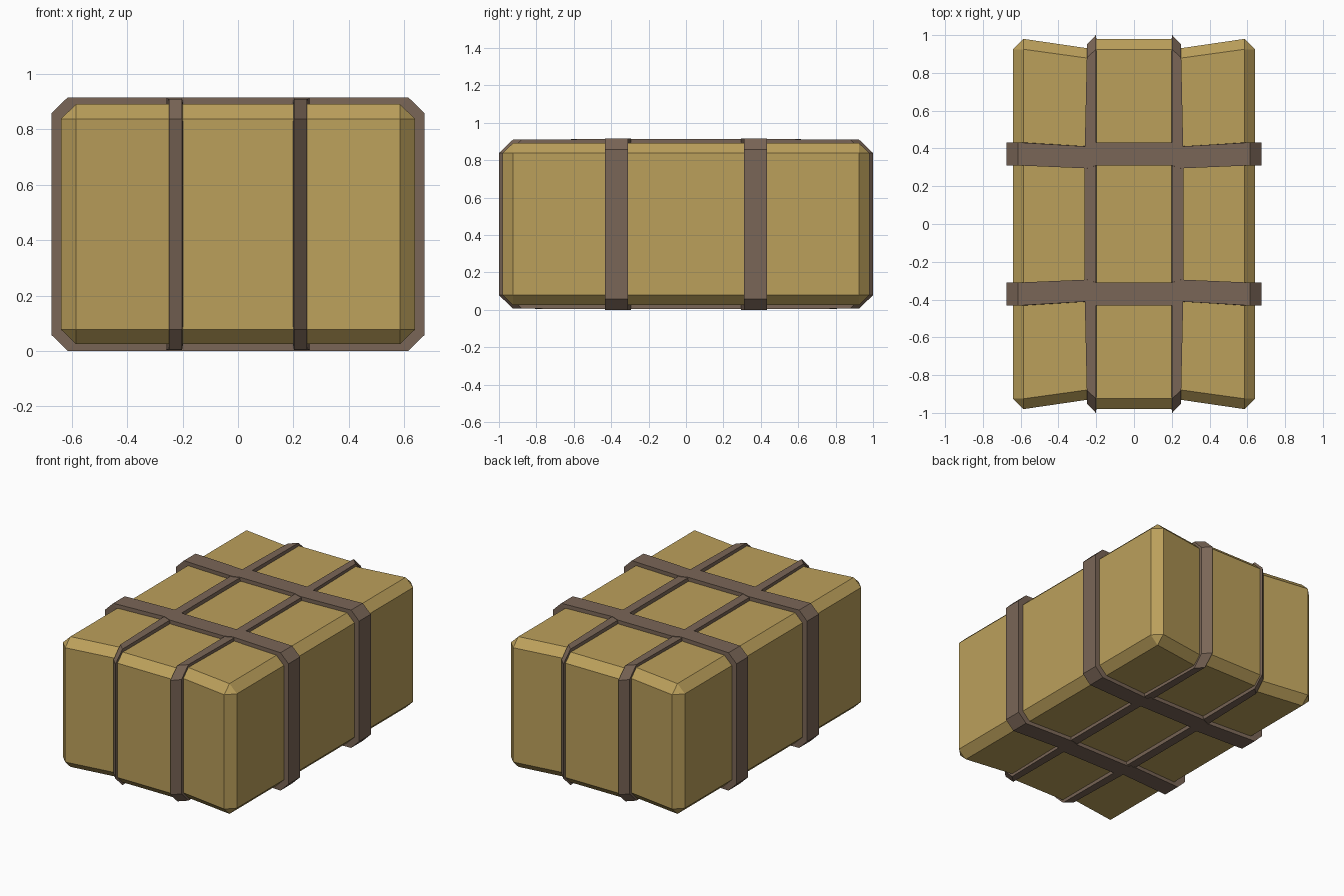
import bpy, bmesh

cube = bpy.data.objects.get("Cube")
if cube:
    bpy.data.objects.remove(cube, do_unlink=True)

MID = 0.458       # height of the centre
PINCH = 0.95      # how far the lengthwise straps squeeze the bale
GROOVE = 0.25     # x of the squeezed line


def material(name, rgb):
    m = bpy.data.materials.new(name)
    m.use_nodes = True
    m.diffuse_color = (*rgb, 1)
    m.node_tree.nodes["Principled BSDF"].inputs["Base Color"].default_value = (*rgb, 1)
    return m


tan = material("tan cloth", (0.50, 0.35, 0.105))
brown = material("brown strap", (0.195, 0.133, 0.095))


def loft(name, rings, mat, closed):
    """Skin a list of rings; either join the ends or cap them."""
    bm = bmesh.new()
    vs = [[bm.verts.new(p) for p in ring] for ring in rings]
    n = len(rings[0])
    pairs = list(zip(vs, vs[1:] + vs[:1])) if closed else list(zip(vs, vs[1:]))
    for a, b in pairs:
        for i in range(n):
            j = (i + 1) % n
            bm.faces.new((a[i], a[j], b[j], b[i]))
    if not closed:
        bm.faces.new(vs[0])
        bm.faces.new(vs[-1])
    bmesh.ops.remove_doubles(bm, verts=bm.verts, dist=0.0005)
    bmesh.ops.recalc_face_normals(bm, faces=bm.faces)
    mesh = bpy.data.meshes.new(name)
    bm.to_mesh(mesh)
    bm.free()
    mesh.materials.append(mat)
    obj = bpy.data.objects.new(name, mesh)
    bpy.context.collection.objects.link(obj)
    return obj


def mirror_path(quarter):
    """Complete a loop from its first quadrant, listed side to top."""
    top = quarter + [(-a, b) for a, b in reversed(quarter)]
    return top + [(a, -b) for a, b in reversed(top)]


# Bale: chamfered sections along x, squeezed at the grooves
section = mirror_path([(0.98, 0.38), (0.925, 0.433)])
end = mirror_path([(0.925, 0.38), (0.925, 0.38)])
half = [(0.2, section, 1), (GROOVE, section, PINCH), (0.585, section, 1), (0.64, end, 1)]
stations = [(-x, s, k) for x, s, k in reversed(half)] + half
loft("bale", [[(x, y * k, MID + z) for y, z in s] for x, s, k in stations], tan, False)

# Cross straps: loops around the width, following the squeeze
cross_path = mirror_path([(0.674, 0.4), (0.615, 0.458), (GROOVE, 0.458), (0.2, 0.458)])
for side, name in ((-1, "front_cross_strap"), (1, "back_cross_strap")):
    rings = []
    for x, z in cross_path:
        k = PINCH if abs(x) == GROOVE else 1
        near, far = side * 0.31 * k, side * 0.432 * k
        xi, zi = x * 0.93, z * 0.89
        rings.append([(x, near, MID + z), (x, far, MID + z),
                      (xi, far, MID + zi), (xi, near, MID + zi)])
    loft(name, rings, brown, True)

# Lengthwise straps: loops around the length with slanted end faces
long_path = mirror_path([(1.0, 0.38), (0.925, 0.452), (0.35, 0.455)])
for side, name in ((-1, "right_long_strap"), (1, "left_long_strap")):
    rings = []
    for y, z in long_path:
        outer = 0.262 if abs(y) < 0.5 else 0.25
        yi, zi = y * 0.94, z * 0.89
        rings.append([(side * 0.202, y, MID + z), (side * outer, y * PINCH, MID + z),
                      (side * outer, yi * PINCH, MID + zi), (side * 0.193, yi, MID + zi)])
    loft(name, rings, brown, True)
